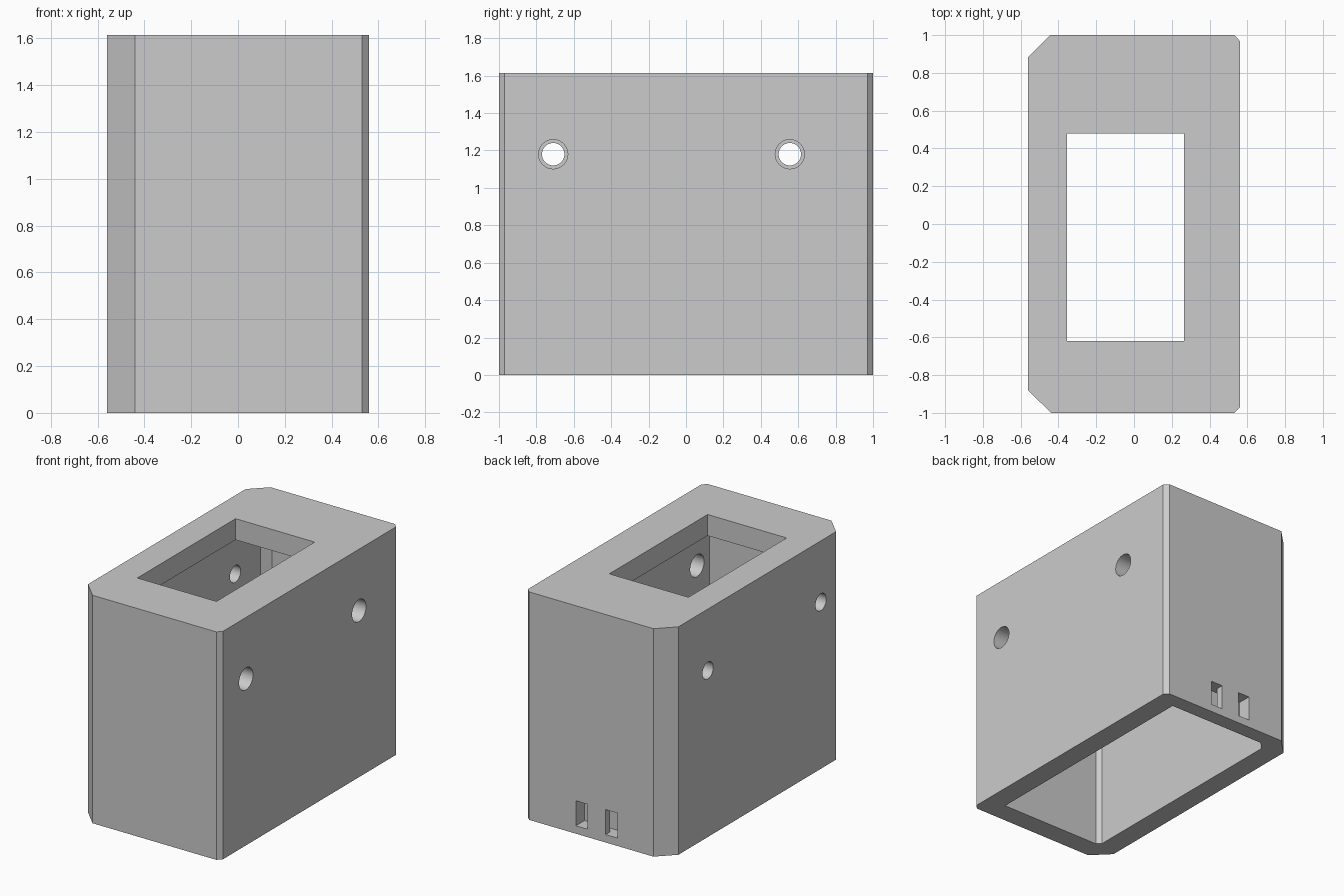
import bpy, bmesh
from mathutils import Matrix

cube = bpy.data.objects.get("Cube")
if cube:
    bpy.data.objects.remove(cube, do_unlink=True)

HEIGHT = 1.615

grey = bpy.data.materials.new("plain_grey")
grey.use_nodes = True
colour = (0.6, 0.6, 0.6, 1)
grey.diffuse_color = colour
grey.node_tree.nodes["Principled BSDF"].inputs["Base Color"].default_value = colour


def finish(name, bm):
    bmesh.ops.recalc_face_normals(bm, faces=bm.faces)
    mesh = bpy.data.meshes.new(name)
    bm.to_mesh(mesh)
    bm.free()
    mesh.materials.append(grey)
    obj = bpy.data.objects.new(name, mesh)
    bpy.context.collection.objects.link(obj)
    return obj


def prism(name, outline, bottom, top):
    """Extrude a plan outline upwards."""
    bm = bmesh.new()
    face = bm.faces.new([bm.verts.new((x, y, bottom)) for x, y in outline])
    up = bmesh.ops.extrude_face_region(bm, geom=[face])["geom"]
    verts = [v for v in up if isinstance(v, bmesh.types.BMVert)]
    bmesh.ops.translate(bm, verts=verts, vec=(0, 0, top - bottom))
    return finish(name, bm)


def clipped_rectangle(x0, x1, y0, y1, front_left, back_left, right):
    """Rectangle with bevelled corners; pairs of points merge when the bevel is 0."""
    points = [(x0, y0 + front_left), (x0 + front_left, y0),
              (x1 - right, y0), (x1, y0 + right),
              (x1, y1 - right), (x1 - right, y1),
              (x0 + back_left, y1), (x0, y1 - back_left)]
    return list(dict.fromkeys(points))


def side_drill(name, x, y, z, radius):
    """Cylinder along x."""
    bm = bmesh.new()
    turn = Matrix.Translation((x, y, z)) @ Matrix.Rotation(1.570796, 4, "Y")
    bmesh.ops.create_cone(bm, cap_ends=True, segments=48, radius1=radius,
                          radius2=radius, depth=0.4, matrix=turn)
    return finish(name, bm)


def cut(body, cutter):
    mod = body.modifiers.new(cutter.name, "BOOLEAN")
    mod.operation = "DIFFERENCE"
    mod.solver = "EXACT"
    mod.object = cutter
    bpy.context.view_layer.objects.active = body
    bpy.ops.object.modifier_apply(modifier=mod.name)
    bpy.data.objects.remove(cutter, do_unlink=True)


# Outer shell
housing = prism("housing", clipped_rectangle(-0.56, 0.56, -1, 1, 0.12, 0.115, 0.03),
                0, HEIGHT)

# Cavity open at the bottom, and the window through the top
cut(housing, prism("cavity", clipped_rectangle(-0.41, 0.41, -0.85, 0.89, 0.03, 0.055, 0),
                   -0.2, HEIGHT - 0.15))
cut(housing, prism("top_window", clipped_rectangle(-0.355, 0.265, -0.62, 0.48, 0, 0, 0),
                   1.3, 1.8))

# Wide holes on one side, narrow holes on the other
for y in (-0.71, 0.555):
    cut(housing, side_drill("wide_hole", 0.5, y, 1.18, 0.078))
    cut(housing, side_drill("narrow_hole", -0.5, y, 1.18, 0.06))

# Two back slots joined by a tunnel inside the wall
half = [(0.07, 0.948), (0.07, 1.1), (0.163, 1.1), (0.163, 0.903)]
tunnel = half + [(-x, y) for x, y in reversed(half)]
cut(housing, prism("tie_tunnel", tunnel, 0.056, 0.233))

bpy.ops.object.select_all(action="DESELECT")
housing.select_set(True)
bpy.context.view_layer.objects.active = housing
bpy.ops.object.shade_smooth_by_angle(angle=0.5)
